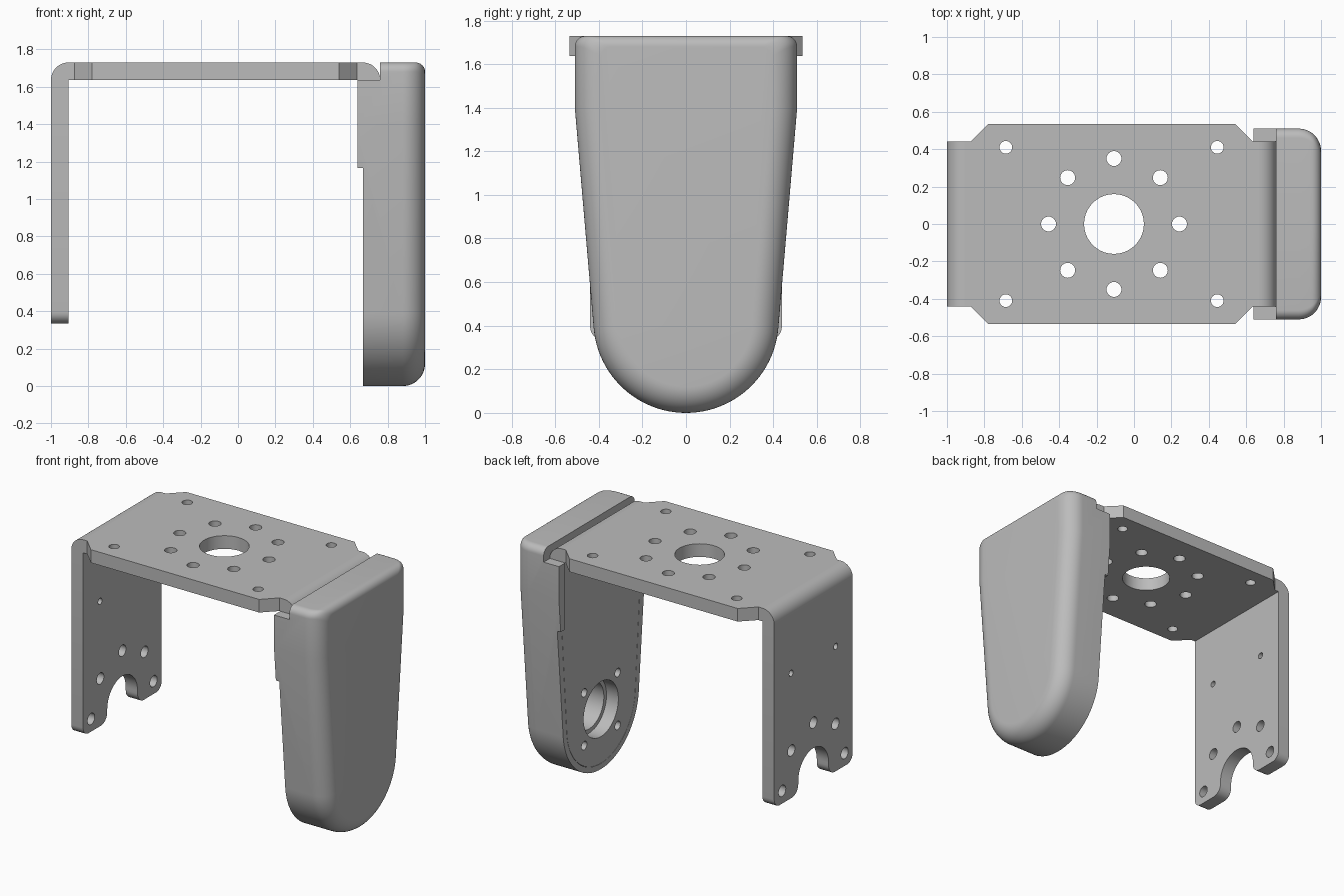
import bpy, bmesh
from math import sin, cos, pi, radians, sqrt
from mathutils import Matrix, Vector

old = bpy.data.objects.get("Cube")
if old:
    bpy.data.objects.remove(old, do_unlink=True)

gray = bpy.data.materials.new("satin gray")
gray.use_nodes = True
gray.diffuse_color = (0.5, 0.5, 0.5, 1)
gray.node_tree.nodes["Principled BSDF"].inputs["Base Color"].default_value = (0.5, 0.5, 0.5, 1)

T = 0.093            # sheet thickness
TOP = 1.73           # upper face of the sheet
UNDER = TOP - T
AXIS = 0.425         # pivot height
LEG_IN, LEG_OUT = 0.667, 0.76
HALF = 0.44          # half width of the legs


def arc(cx, cy, r, a0, a1, n=12):
    """Points on an arc, angles in degrees."""
    return [(cx + r * cos(radians(a0 + (a1 - a0) * i / n)),
             cy + r * sin(radians(a0 + (a1 - a0) * i / n))) for i in range(n + 1)]


def circle(cx, cy, r, n=40):
    return arc(cx, cy, r, 0, 360, n)[:-1]


def mirror(half):
    """Close a right-hand half outline, listed top to bottom."""
    return half + [(-x, y) for x, y in reversed(half) if abs(x) > 1e-5]


def finish(name, bm):
    bmesh.ops.remove_doubles(bm, verts=bm.verts, dist=1e-5)
    bmesh.ops.recalc_face_normals(bm, faces=bm.faces)
    mesh = bpy.data.meshes.new(name)
    bm.to_mesh(mesh)
    bm.free()
    mesh.materials.append(gray)
    ob = bpy.data.objects.new(name, mesh)
    bpy.context.collection.objects.link(ob)
    return ob


def smooth(ob):
    bpy.ops.object.select_all(action='DESELECT')
    ob.select_set(True)
    bpy.context.view_layer.objects.active = ob
    bpy.ops.object.shade_smooth_by_angle(angle=radians(30))


# local X, Y, Z become world Y, Z, X for upright panels
UPRIGHT = Matrix(((0, 0, 1, 0), (1, 0, 0, 0), (0, 1, 0, 0), (0, 0, 0, 1)))
# local X, Y, Z become world X, Z, -Y for strips across the width
ACROSS = Matrix.Rotation(pi / 2, 4, 'X')


def panel(name, loops, lo, hi, matrix=Matrix.Identity(4)):
    """Flat sheet from an outline and its holes, between two depths."""
    cu = bpy.data.curves.new(name, 'CURVE')
    cu.dimensions, cu.fill_mode, cu.extrude = '2D', 'BOTH', (hi - lo) / 2
    for pts in loops:
        sp = cu.splines.new('POLY')
        sp.points.add(len(pts) - 1)
        for p, (x, y) in zip(sp.points, pts):
            p.co = (x, y, 0, 1)
        sp.use_cyclic_u = True
    tmp = bpy.data.objects.new(name + " curve", cu)
    bpy.context.collection.objects.link(tmp)
    bpy.context.view_layer.update()
    bm = bmesh.new()
    bm.from_mesh(tmp.evaluated_get(bpy.context.evaluated_depsgraph_get()).to_mesh())
    bpy.data.objects.remove(tmp, do_unlink=True)
    bm.transform(matrix @ Matrix.Translation((0, 0, (lo + hi) / 2)))
    ob = finish(name, bm)
    smooth(ob)
    return ob


def bolt_ring(cx, cy, angles, r=0.35, hole=0.04):
    return [circle(cx + r * cos(radians(a)), cy + r * sin(radians(a)), hole, 24) for a in angles]


# Top plate with central bore, bolt circle and corner holes
side = [(-0.907, HALF), (-0.875, HALF), (-0.78, 0.535), (0.54, 0.535), (0.635, HALF), (LEG_IN, HALF)]
outline = side + [(x, -y) for x, y in reversed(side)]
corner_holes = [circle(x, y, 0.034, 24) for x in (-0.685, 0.445) for y in (-0.41, 0.41)]
panel("top_plate", [outline, circle(-0.107, 0, 0.16)]
      + bolt_ring(-0.107, 0, range(0, 360, 45)) + corner_holes, UNDER, TOP)

# Rounded bends
panel("open_leg_bend", [[(-0.907, UNDER)] + arc(-0.907, UNDER, T, 90, 180)], -HALF, HALF, ACROSS)
panel("covered_leg_bend", [[(LEG_IN, UNDER)] + arc(LEG_IN, UNDER, T, 0, 90)], -HALF, HALF, ACROSS)

# Open leg with the notch at its foot
foot = 0.335
half = ([(HALF, UNDER)] + arc(HALF - 0.06, foot + 0.06, 0.06, 0, -90, 6)
        + arc(0.17 + 0.07, foot + 0.07, 0.07, 270, 180, 8) + arc(0, AXIS, 0.17, 0, 90, 14))
small = [circle(y, 1.22, 0.022, 20) for y in (-0.25, 0.25)]
panel("open_leg", [mirror(half)] + small + bolt_ring(0, AXIS, range(0, 181, 45)),
      -1, -0.907, UPRIGHT)


# Covered leg, tapering to a round end
def leg_outline(inset, top):
    w, r = HALF - inset, 0.385 - inset
    return mirror([(w, top), (w, 1.165)] + arc(0, AXIS, r, -5, -90, 20))


panel("covered_leg", [leg_outline(0.002, UNDER), circle(0, AXIS, 0.195)]
      + bolt_ring(0, AXIS, range(45, 360, 90), 0.265, 0.03), LEG_IN, LEG_OUT, UPRIGHT)
panel("bearing_ring", [circle(0, AXIS, 0.25), circle(0, AXIS, 0.165)], LEG_OUT, 0.9, UPRIGHT)


# Side cover: outline swept outwards with a rounded outer rim
def cover_outline(s, t):
    w = 0.51 - s
    return mirror([(0, TOP - t)] + arc(w - 0.05, TOP - t - 0.05, 0.05, 90, 0, 8)
                  + [(w, 1.4)] + arc(0, AXIS, AXIS - s, -5, -90, 24))


bm = bmesh.new()
rim, top_rim = 0.12, 0.05
sections = [(0.64, 0, 0)]
for i in range(13):
    a = pi / 2 * i / 12
    x = 1 - rim + rim * sin(a)
    u = min(1, max(0, (x - 1 + top_rim) / top_rim))
    sections.append((x, rim * (1 - cos(a)), top_rim * (1 - sqrt(1 - u * u))))
rings = [[bm.verts.new((x, y, z)) for y, z in cover_outline(s, t)] for x, s, t in sections]
for a, b in zip(rings, rings[1:]):
    for i in range(len(a)):
        j = (i + 1) % len(a)
        bm.faces.new((a[i], a[j], b[j], b[i]))
bm.faces.new(rings[0])
bm.faces.new(rings[-1])
cover = finish("side_cover", bm)


# Cover cutouts: hollow, lower inner rim and the step under the bend
def box(name, lo, hi):
    b = bmesh.new()
    bmesh.ops.create_cube(b, size=1)
    lo, hi = Vector(lo), Vector(hi)
    for v in b.verts:
        v.co = (lo + hi) / 2 + v.co * (hi - lo)
    return finish(name, b)


cutters = [panel("hollow_cutter", [leg_outline(0, UNDER + 0.002)], 0.5, 0.95, UPRIGHT),
           box("rim_cutter", (0.4, -1, -0.2), (LEG_IN, 1, 1.165)),
           box("step_cutter", (0.4, -1, UNDER), (LEG_OUT, 1, 2))]
bpy.context.view_layer.objects.active = cover
for c in cutters:
    c.hide_render = True
    m = cover.modifiers.new(c.name, 'BOOLEAN')
    m.operation, m.solver, m.object = 'DIFFERENCE', 'EXACT', c
    bpy.ops.object.modifier_apply(modifier=m.name)
    bpy.data.objects.remove(c, do_unlink=True)
smooth(cover)
